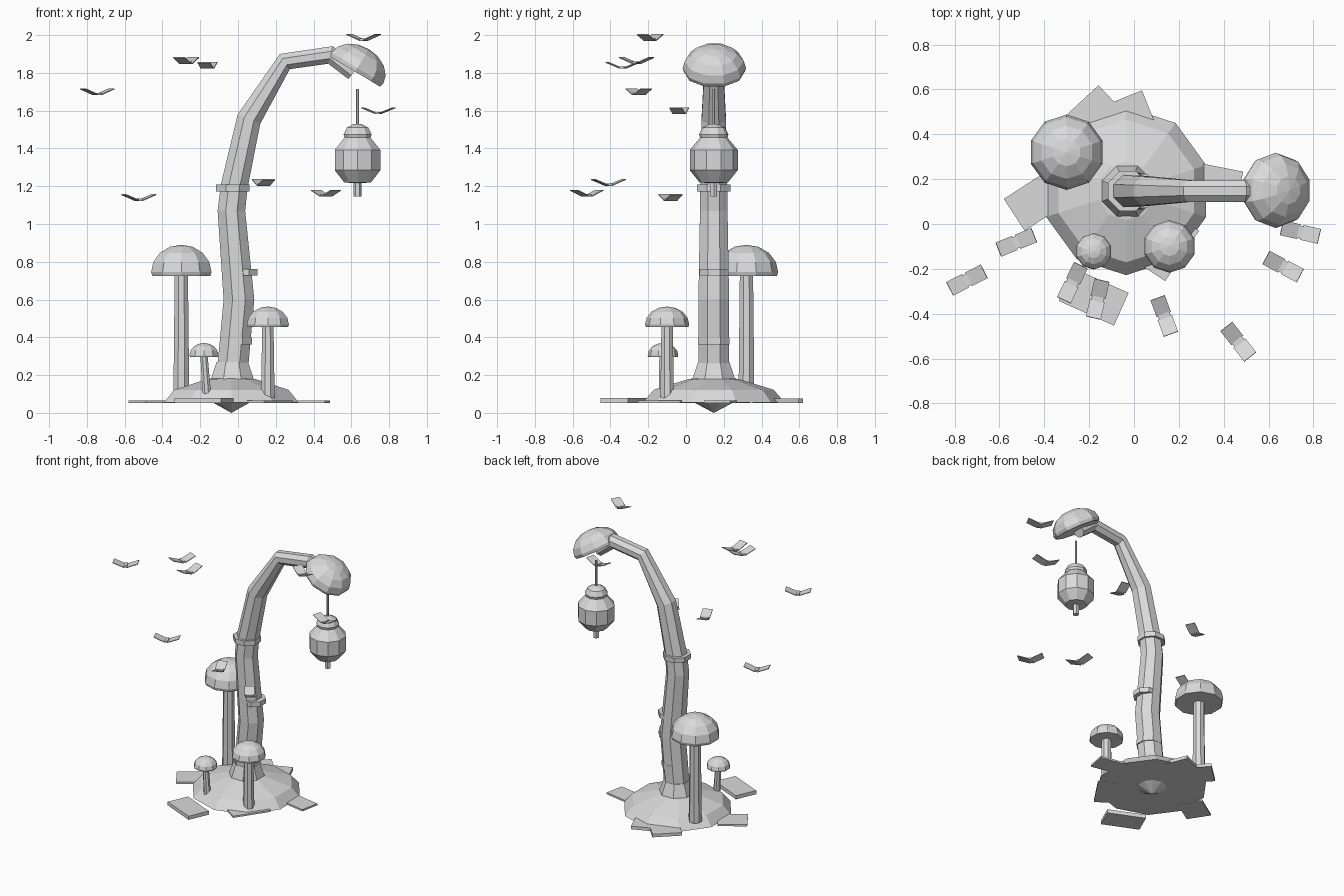
import bpy, bmesh, math
from mathutils import Vector, Matrix

if "Cube" in bpy.data.objects:
    bpy.data.objects.remove(bpy.data.objects["Cube"])

CLAY = bpy.data.materials.new("light_grey")
CLAY.diffuse_color = (0.7, 0.7, 0.7, 1)
CLAY.use_nodes = True
CLAY.node_tree.nodes["Principled BSDF"].inputs["Base Color"].default_value = CLAY.diffuse_color


def finish(bm, name, matrix=Matrix()):
    bmesh.ops.recalc_face_normals(bm, faces=bm.faces)
    me = bpy.data.meshes.new(name)
    bm.to_mesh(me)
    bm.free()
    me.materials.append(CLAY)
    ob = bpy.data.objects.new(name, me)
    ob.matrix_world = matrix
    bpy.context.collection.objects.link(ob)
    return ob


def skin(bm, rings):
    """Bridge equal rings of verts and cap both ends."""
    n = len(rings[0])
    for a, b in zip(rings, rings[1:]):
        for i in range(n):
            j = (i + 1) % n
            bm.faces.new((a[i], a[j], b[j], b[i]))
    bm.faces.new(rings[0])
    bm.faces.new(rings[-1])


def lathe(name, profile, segs, loc, tilt=0.0, phase=0.0):
    """Revolve (radius, z) points around z."""
    bm = bmesh.new()
    rings = []
    for r, z in profile:
        r = max(r, 1e-4)
        angles = [math.radians(phase) + math.tau * i / segs for i in range(segs)]
        rings.append([bm.verts.new((r * math.cos(a), r * math.sin(a), z)) for a in angles])
    skin(bm, rings)
    bmesh.ops.remove_doubles(bm, verts=bm.verts, dist=5e-4)
    m = Matrix.Translation(loc) @ Matrix.Rotation(math.radians(tilt), 4, 'Y')
    return finish(bm, name, m)


def tube(name, path, segs=8, phase=22.5):
    """Loft a polygon along (x, y, z, radius) points."""
    bm = bmesh.new()
    pts = [Vector(p[:3]) for p in path]
    rings = []
    for k, p in enumerate(pts):
        t = Vector()
        if k > 0:
            t += (p - pts[k - 1]).normalized()
        if k < len(pts) - 1:
            t += (pts[k + 1] - p).normalized()
        t.normalize()
        u = Vector((0, 1, 0)).cross(t).normalized()
        v = t.cross(u)
        ring = []
        for i in range(segs):
            a = math.radians(phase) + math.tau * i / segs
            ring.append(bm.verts.new(p + path[k][3] * (u * math.cos(a) + v * math.sin(a))))
        rings.append(ring)
    skin(bm, rings)
    return finish(bm, name)


def box(bm, size, matrix):
    bmesh.ops.create_cube(bm, size=1, matrix=matrix @ Matrix.Diagonal((*size, 1)))


def cap_profile(r, h, rim):
    """Mushroom dome with a short tucked-in rim and flat underside."""
    dome = [(r * math.sin(math.radians(a)), h * math.cos(math.radians(a))) for a in (0, 22, 45, 68, 90)]
    return dome + [(r * 0.96, -rim), (0, -rim)]


CX, CY = -0.035, 0.147

# ground mound with small point below
lathe("mound", [(0, 0), (0.1, 0.053), (0.375, 0.055), (0.318, 0.122), (0.13, 0.18), (0, 0.19)],
      10, (CX, CY, 0), phase=18)

# flat stones around the mound: x, y, length, width, angle, top
stones = [
    (-0.18, -0.325, 0.27, 0.16, -24, 0.080),
    (-0.45, 0.095, 0.20, 0.17, 33, 0.066),
    (-0.17, 0.485, 0.20, 0.18, 43, 0.076),
    (-0.007, 0.487, 0.16, 0.17, 22, 0.076),
    (0.37, 0.185, 0.21, 0.14, -11, 0.066),
    (0.148, -0.098, 0.27, 0.16, 56, 0.066),
]
for i, (x, y, l, w, a, top) in enumerate(stones):
    bm = bmesh.new()
    m = Matrix.Translation((x, y, (top + 0.053) / 2)) @ Matrix.Rotation(math.radians(a), 4, 'Z')
    box(bm, (l, w, top - 0.053), m)
    finish(bm, f"flat_stone_{i + 1}")

# curved lamp trunk
trunk = [(-0.03, 0.17, 0.088), (-0.025, 0.27, 0.088), (0.005, 0.6, 0.088),
         (-0.035, 1.07, 0.079), (-0.02, 1.2, 0.077), (0.058, 1.555, 0.07),
         (0.248, 1.86, 0.052), (0.49, 1.895, 0.052), (0.61, 1.80, 0.045)]
tube("trunk", [(x, CY, z, r) for x, z, r in trunk])
lathe("trunk_flare", [(0.125, 0.15), (0.122, 0.18), (0.09, 0.27)], 8, (-0.03, CY, 0), phase=22.5)
for i, (x, z, r) in enumerate([(-0.01, 0.38, 0.09), (0.026, 0.745, 0.083), (-0.028, 1.19, 0.096)]):
    lathe(f"trunk_collar_{i + 1}", [(r, -0.018), (r, 0.018)], 8, (x, CY, z), phase=22.5)

# drooping cap on the trunk end
lathe("lamp_cap", cap_profile(0.168, 0.118, 0.022), 10, (0.632, CY + 0.003, 1.825), tilt=31, phase=18)

# hanging lantern
LX = 0.633
lathe("lantern_string", [(0.008, 1.5), (0.008, 1.715)], 6, (LX, CY, 0))
lathe("lantern_lid", [(0, 1.455), (0.073, 1.458), (0.078, 1.475), (0.06, 1.51), (0.025, 1.528), (0, 1.53)],
      10, (LX, CY, 0), phase=18)
lathe("lantern_body", [(0, 1.465), (0.07, 1.46), (0.127, 1.392), (0.127, 1.285), (0.075, 1.22), (0, 1.215)],
      10, (LX, CY, 0), phase=18)
lathe("lantern_tassel", [(0.021, 1.145), (0.021, 1.225)], 6, (LX, CY, 0))

# standing mushrooms: x, y, rim height, cap radius, cap height, stem radius, stem bottom, stem lean
mushrooms = [
    (-0.30, 0.32, 0.745, 0.168, 0.145, 0.042, 0.10, 0.0),
    (0.158, -0.10, 0.468, 0.117, 0.095, 0.036, 0.08, 0.0),
    (-0.18, -0.122, 0.305, 0.081, 0.065, 0.023, 0.09, 0.015),
]
for i, (x, y, z, r, h, sr, z0, lean) in enumerate(mushrooms):
    lathe(f"mushroom_cap_{i + 1}", cap_profile(r, h, 0.018 * r / 0.15), 10, (x, y, z), phase=18)
    tube(f"mushroom_stem_{i + 1}", [(x + lean, y, z0, sr * 1.08), (x, y, z, sr * 0.9)])

# winged insects: x, y, lowest height, wing axis angle
insects = [
    (0.665, -0.19, 1.970, -28), (-0.275, -0.262, 1.847, 64), (-0.162, -0.335, 1.822, 77),
    (-0.745, -0.25, 1.682, 27), (0.742, -0.036, 1.582, -13), (-0.525, -0.082, 1.122, 22),
    (0.135, -0.41, 1.202, -70), (0.465, -0.525, 1.145, -52),
]
for i, (x, y, z, a) in enumerate(insects):
    bm = bmesh.new()
    for s in (-1, 1):
        m = Matrix.Translation((s * 0.047, 0, 0.018)) @ Matrix.Rotation(-s * math.radians(22), 4, 'Y')
        box(bm, (0.084, 0.068, 0.005), m)
    box(bm, (0.022, 0.055, 0.012), Matrix.Translation((0, 0, 0.006)))
    m = Matrix.Translation((x, y, z)) @ Matrix.Rotation(math.radians(a), 4, 'Z')
    finish(bm, f"insect_{i + 1}", m)
